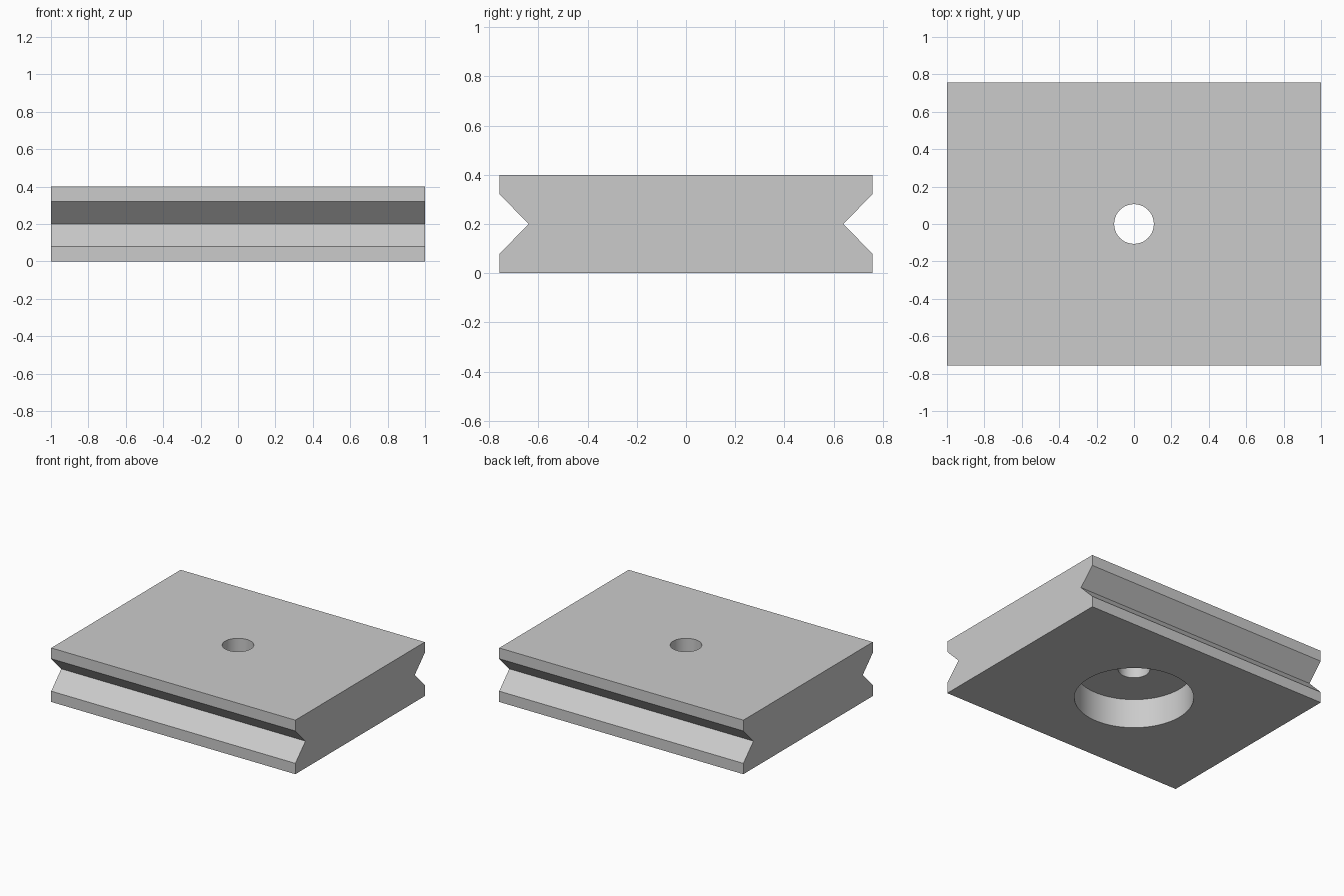
import bpy
import bmesh
import math

HALF_LENGTH, HALF_WIDTH, HEIGHT = 1.0, 0.757, 0.40
GROOVE_DEPTH, GROOVE_HALF = 0.118, 0.12
HOLE_RADIUS = 0.106
BORE_RADIUS, BORE_DEPTH = 0.40, 0.217

if "Cube" in bpy.data.objects:
    bpy.data.objects.remove(bpy.data.objects["Cube"], do_unlink=True)

# Single flat grey
grey = bpy.data.materials.new("light_grey")
grey.use_nodes = True
colour = (0.6, 0.6, 0.6, 1)
grey.diffuse_color = colour
grey.node_tree.nodes["Principled BSDF"].inputs["Base Color"].default_value = colour


def make_plate():
    """Extrude the block section, with a V groove in each long side, along x."""
    mid = HEIGHT / 2
    side = [(HALF_WIDTH, 0), (HALF_WIDTH, mid - GROOVE_HALF),
            (HALF_WIDTH - GROOVE_DEPTH, mid),
            (HALF_WIDTH, mid + GROOVE_HALF), (HALF_WIDTH, HEIGHT)]
    section = side + [(-y, z) for y, z in reversed(side)]
    bm = bmesh.new()
    face = bm.faces.new([bm.verts.new((-HALF_LENGTH, y, z)) for y, z in section])
    extruded = bmesh.ops.extrude_face_region(bm, geom=[face])["geom"]
    bmesh.ops.translate(bm, vec=(2 * HALF_LENGTH, 0, 0),
                        verts=[v for v in extruded if isinstance(v, bmesh.types.BMVert)])
    bmesh.ops.recalc_face_normals(bm, faces=bm.faces)
    mesh = bpy.data.meshes.new("grooved_plate")
    bm.to_mesh(mesh)
    bm.free()
    mesh.materials.append(grey)
    plate = bpy.data.objects.new("grooved_plate", mesh)
    bpy.context.collection.objects.link(plate)
    return plate


def drill(target, name, radius, bottom, top):
    """Cut a round vertical hole between two heights."""
    bpy.ops.mesh.primitive_cylinder_add(vertices=96, radius=radius, depth=top - bottom,
                                        location=(0, 0, (top + bottom) / 2))
    cutter = bpy.context.object
    cutter.name = name
    cutter.hide_render = True
    cutter.data.materials.append(grey)
    cut = target.modifiers.new(name, 'BOOLEAN')
    cut.operation = 'DIFFERENCE'
    cut.solver = 'EXACT'
    cut.object = cutter
    bpy.ops.object.select_all(action='DESELECT')
    target.select_set(True)
    bpy.context.view_layer.objects.active = target
    bpy.ops.object.modifier_apply(modifier=cut.name)
    bpy.data.objects.remove(cutter, do_unlink=True)


# Plate with a wide bore from below and a narrow through hole
plate = make_plate()
drill(plate, "counterbore", BORE_RADIUS, -0.1, BORE_DEPTH)
drill(plate, "through_hole", HOLE_RADIUS, -0.1, HEIGHT + 0.1)
bpy.ops.object.shade_smooth_by_angle(angle=math.radians(30))
